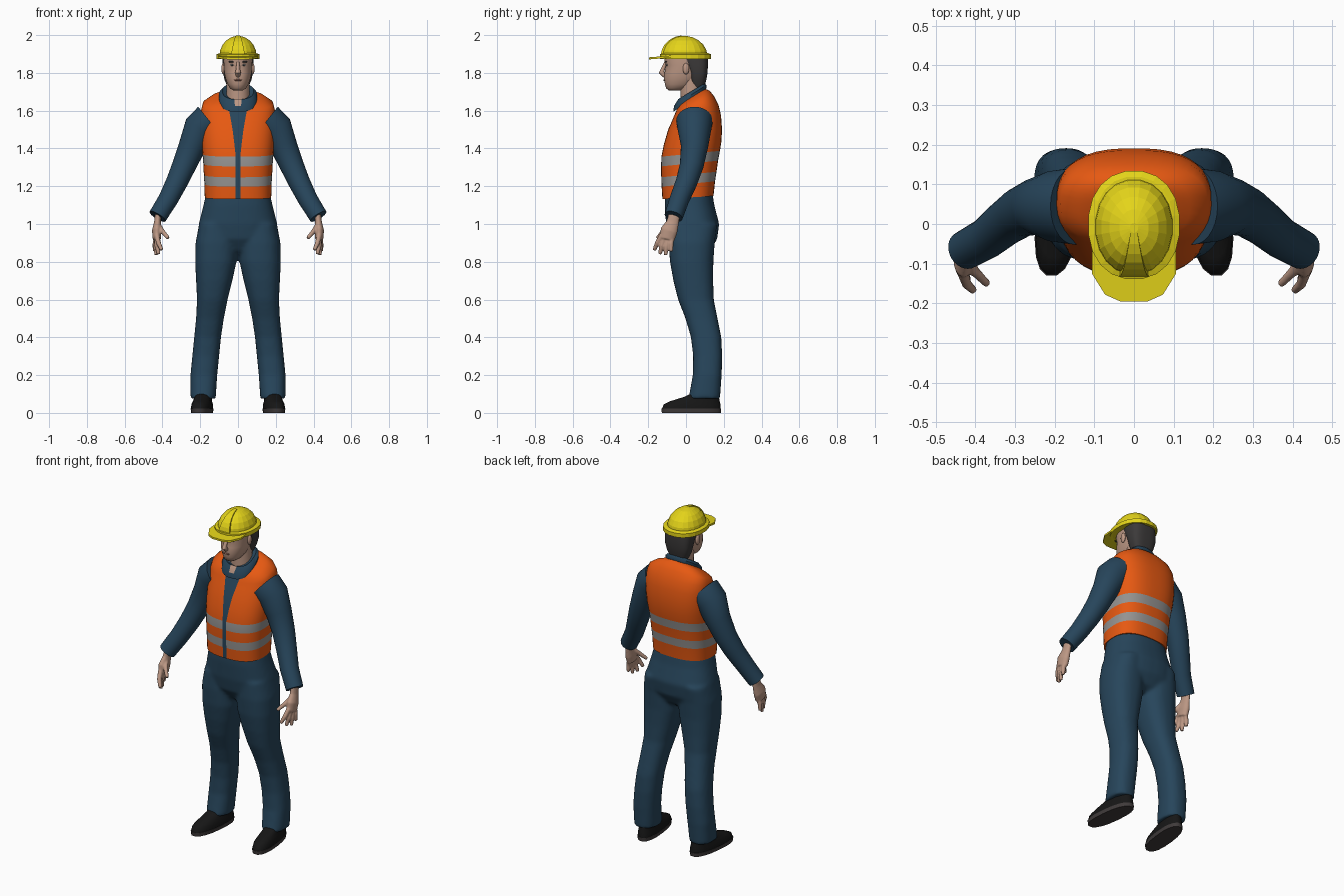
import bpy
import bmesh
from math import sin, cos, asin, pi, radians
from mathutils import Vector, Matrix

default_cube = bpy.data.objects.get("Cube")
if default_cube:
    bpy.data.objects.remove(default_cube, do_unlink=True)


def make_material(name, red, green, blue):
    material = bpy.data.materials.new(name)
    material.use_nodes = True
    colour = (red, green, blue, 1)
    material.diffuse_color = colour
    shader = material.node_tree.nodes["Principled BSDF"]
    shader.inputs["Base Color"].default_value = colour
    shader.inputs["Roughness"].default_value = 0.8
    return material


YELLOW = make_material("helmet yellow", .78, .66, .01)
ORANGE = make_material("vest orange", .8, .1, .006)
GREY = make_material("reflective grey", .3, .29, .28)
BLUE = make_material("workwear blue", .02, .06, .105)
SKIN = make_material("skin", .5, .31, .23)
HAIR = make_material("dark hair", .045, .042, .042)
BLACK = make_material("shoe black", .008, .008, .008)
SOLE = make_material("sole grey", .05, .043, .043)
LIPS = make_material("lips", .33, .15, .11)
WHITE = make_material("eye white", .6, .57, .54)


def signed_power(value, exponent):
    return abs(value) ** exponent * (1 if value >= 0 else -1)


def ring(z, half_width, front, back, tilt=0, cx=0, power=2.4, segs=32, gap=None):
    """Rounded horizontal outline; tilt raises the back, gap sets the front column."""
    cy, depth = (front + back) / 2, (back - front) / 2
    start = asin((gap / half_width) ** (power / 2)) if gap else pi / segs
    points = []
    for k in range(segs):
        angle = start + (2 * pi - 2 * start) * k / (segs - 1)
        x = half_width * signed_power(sin(angle), 2 / power)
        y = -depth * signed_power(cos(angle), 2 / power)
        points.append(Vector((cx + x, cy + y, z + tilt * y)))
    return points


def tube(path, flat=1, segs=20):
    """Rings square to a path of (x, y, z, radius)."""
    centres = [Vector(p[:3]) for p in path]
    rings = []
    for i, centre in enumerate(centres):
        along = centres[min(i + 1, len(path) - 1)] - centres[max(i - 1, 0)]
        side = along.cross(Vector((0, 1, 0))).normalized()
        other = side.cross(along).normalized()
        radius = path[i][3]
        rings.append([centre + side * radius * flat * cos(2 * pi * k / segs)
                      + other * radius * sin(2 * pi * k / segs) for k in range(segs)])
    return rings


def finish(name, bm, materials, mirror, smooth, remesh=None):
    mesh = bpy.data.meshes.new(name)
    bmesh.ops.recalc_face_normals(bm, faces=bm.faces[:])
    bm.to_mesh(mesh)
    bm.free()
    for material in materials:
        mesh.materials.append(material)
    if smooth:
        mesh.shade_smooth()
        mesh.set_sharp_from_angle(angle=radians(50))
    obj = bpy.data.objects.new(name, mesh)
    bpy.context.collection.objects.link(obj)
    if mirror:
        obj.modifiers.new("mirror", "MIRROR").use_mirror_merge = False
    if remesh:
        blend = obj.modifiers.new("blend", "REMESH")
        blend.mode = "VOXEL"
        blend.voxel_size = remesh
        blend.use_smooth_shade = True
        soften = obj.modifiers.new("soften", "SMOOTH")
        soften.factor = 0.5
        soften.iterations = 5
    return obj


def skin(name, shells, materials, rule=None, mirror=False, smooth=True, remesh=None):
    """Bridge the rings of each shell and cap both ends; rule(row, column) picks a colour."""
    bm = bmesh.new()
    for rings in shells:
        loops = [[bm.verts.new(p) for p in points] for points in rings]
        count = len(loops[0])
        for row in range(len(loops) - 1):
            low, high = loops[row], loops[row + 1]
            for col in range(count):
                nxt = (col + 1) % count
                face = bm.faces.new((low[col], low[nxt], high[nxt], high[col]))
                face.material_index = rule(row, col) if rule else 0
        bm.faces.new(loops[0])
        bm.faces.new(loops[-1])
    return finish(name, bm, materials, mirror, smooth, remesh)


def blob(name, location, size, material, mirror=False):
    bm = bmesh.new()
    matrix = Matrix.Translation(location) @ Matrix.Diagonal((*size, 1))
    bmesh.ops.create_uvsphere(bm, u_segments=14, v_segments=8, radius=1, matrix=matrix)
    return finish(name, bm, [material], mirror, True)


# Trousers: hips blended with two legs
hips = [ring(*row) for row in (
    (1.18, .165, -.112, .138), (1.1, .183, -.113, .15), (1.0, .208, -.106, .176),
    (.92, .208, -.09, .165), (.86, .15, -.05, .13), (.83, .06, 0, .09))]
leg = [ring(z, (outer - inner) / 2, front, back, cx=(outer + inner) / 2)
       for z, inner, outer, front, back in (
    (.075, .118, .252, .013, .18), (.2, .11, .252, .036, .189), (.3, .1, .242, .038, .192),
    (.4, .09, .232, .026, .187), (.5, .075, .222, -.003, .167), (.6, .055, .217, -.042, .147),
    (.7, .03, .222, -.067, .144), (.8, .008, .227, -.085, .145), (.9, .004, .225, -.092, .152),
    (1.0, .02, .206, -.09, .165))]
skin("trousers", [hips, leg], [BLUE], mirror=True, remesh=.011)

# Vest: grey bands by row, open shirt strip in the front column
SEGS = 40
vest_rows = (
    (1.14, .176, -.125, .146, .06), (1.212, .178, -.129, .154, .1),
    (1.262, .181, -.131, .162, .1), (1.32, .184, -.132, .17, .1),
    (1.372, .188, -.13, .18, .1), (1.43, .194, -.117, .188, .05),
    (1.5, .197, -.095, .191, 0), (1.56, .197, -.074, .186, .1),
    (1.605, .195, -.06, .173, .2), (1.64, .185, -.05, .15, .35),
    (1.665, .14, -.04, .125, .5), (1.677, .09, -.03, .1, .6))
vest = [ring(*row, power=2.6, segs=SEGS, gap=.012 + max(0, row[0] - 1.38) * .14)
        for row in vest_rows]


def vest_colour(row, col):
    if col == SEGS - 1:
        return 2
    return 1 if row in (1, 3) else 0


skin("vest", [vest], [ORANGE, GREY, BLUE], vest_colour)

# Sleeves
sleeve = tube([(.15, .045, 1.545, .097), (.2, .045, 1.505, .09), (.243, .045, 1.41, .072),
               (.285, .03, 1.31, .063), (.325, .002, 1.22, .057),
               (.37, -.035, 1.13, .052), (.426, -.066, 1.04, .049)], segs=28)
skin("sleeve", [sleeve], [BLUE], mirror=True)

# Hands: flat palm, four fingers and a thumb
palm = tube([(.422, -.06, 1.06, .03), (.426, -.07, 1.01, .033),
             (.43, -.09, .965, .046), (.43, -.1, .92, .04)], flat=.55)
hand = [palm]
for base, tip in (((.43, -.128, .94), (.404, -.168, .862)),
                  ((.43, -.112, .93), (.42, -.138, .84)),
                  ((.43, -.093, .925), (.433, -.108, .836)),
                  ((.43, -.073, .935), (.442, -.078, .855)),
                  ((.425, -.08, 1.0), (.369, -.152, .925))):
    start, end = Vector(base), Vector(tip)
    knuckle = start.lerp(end, .5) + Vector((.004, -.004, 0))
    hand.append(tube([(*start, .014), (*knuckle, .013), (*end, .01)], segs=12))
skin("hand", hand, [SKIN], mirror=True, remesh=.0045)


# Shoes: toes turned slightly out
def shoe_ring(z, half_width, front, back):
    points = ring(z, half_width, front, back, cx=.19, segs=18)
    for p in points:
        p.x -= .11 * (p.y - .03)
    return points


skin("shoe_sole", [[shoe_ring(0, .054, -.13, .186), shoe_ring(.022, .056, -.132, .188)]],
     [SOLE], mirror=True)
skin("shoe_upper", [[shoe_ring(*row) for row in (
    (.022, .054, -.129, .186), (.045, .053, -.12, .184), (.062, .047, -.085, .18),
    (.085, .044, -.01, .176), (.11, .042, .04, .17))]], [BLACK], mirror=True)

# Neck and shirt collar
skin("neck", [tube([(0, .035, 1.6, .066), (0, .033, 1.68, .062), (0, .025, 1.8, .06)])], [SKIN])
collar = [ring(*row, segs=SEGS, gap=gap) for row, gap in (
    ((1.655, .1, -.068, .108, .7), .022), ((1.68, .101, -.064, .108, .65), .016),
    ((1.703, .083, -.042, .1, .6), .02), ((1.69, .07, -.03, .09, .6), .02))]
skin("collar", [collar], [BLUE, SKIN], lambda row, col: int(col == SEGS - 1 and row > 0))

# Head, nose, ears and face details
head = [ring(*row, power=2.2) for row in (
    (1.708, .026, -.092, -.03), (1.718, .042, -.105, .01), (1.74, .056, -.112, .05),
    (1.77, .067, -.117, .075), (1.8, .073, -.114, .09), (1.84, .076, -.107, .1),
    (1.865, .077, -.115, .102), (1.91, .075, -.11, .1))]
skin("head", [head], [SKIN])
skin("nose", [tube([(0, -.108, 1.855, .008), (0, -.122, 1.82, .011), (0, -.13, 1.803, .015),
                    (0, -.112, 1.785, .012)], segs=12)], [SKIN])
blob("ear", (.078, .0, 1.822), (.01, .017, .03), SKIN, True)
blob("eye", (.031, -.101, 1.842), (.013, .004, .005), WHITE, True)
blob("pupil", (.031, -.103, 1.842), (.005, .004, .005), HAIR, True)
blob("eyebrow", (.033, -.106, 1.859), (.019, .005, .004), HAIR, True)
blob("mouth", (0, -.115, 1.762), (.024, .005, .005), LIPS)

# Hair around the back of the head
hair = [ring(*row, power=3) for row in (
    (1.72, .052, .035, .097, .15), (1.76, .07, .02, .108, .1), (1.8, .08, .014, .114),
    (1.85, .083, -.012, .117), (1.9, .083, -.04, .115))]
skin("hair", [hair], [HAIR])

# Helmet: faceted shell, rim, peak and crown ridge
BASE, HEIGHT, MIDDLE = 1.888, .108, -.01
dome = []
for step in range(6):
    angle = radians(min(step * 17, 84))
    r = cos(angle)
    dome.append(ring(BASE + HEIGHT * sin(angle), .1 * r, MIDDLE - .12 * r,
                     MIDDLE + .125 * r, power=2.1, segs=20))
skin("helmet_shell", [dome], [YELLOW], smooth=False)
rim = [ring(z, width, -.125 - inset, .12 + inset, power=2.2, segs=20) for z, width, inset in (
    (1.876, .104, .002), (1.874, .116, .015), (1.898, .116, .015), (1.904, .1, 0))]
skin("helmet_rim", [rim], [YELLOW], smooth=False)

half_peak = [(.106, -.06), (.106, -.125), (.073, -.178), (.035, -.195)]
outline = half_peak + [(-x, y) for x, y in reversed(half_peak)]
peak = [[Vector((x, y, 1.883 + lift + (y + .05) * .08)) for x, y in outline]
        for lift in (0, .011)]
skin("helmet_peak", [peak], [YELLOW], smooth=False)

ridge = []
for step in range(7):
    angle = radians(6 + step * 13)
    width = .036 - .0045 * step
    section = []
    for side, scale in ((-1, .9), (1, .9), (1, 1.03), (-1, 1.03)):
        section.append(Vector((side * width, MIDDLE - .12 * cos(angle) * scale,
                               BASE + HEIGHT * sin(angle) * scale)))
    ridge.append(section)
skin("helmet_ridge", [ridge], [YELLOW], smooth=False)
